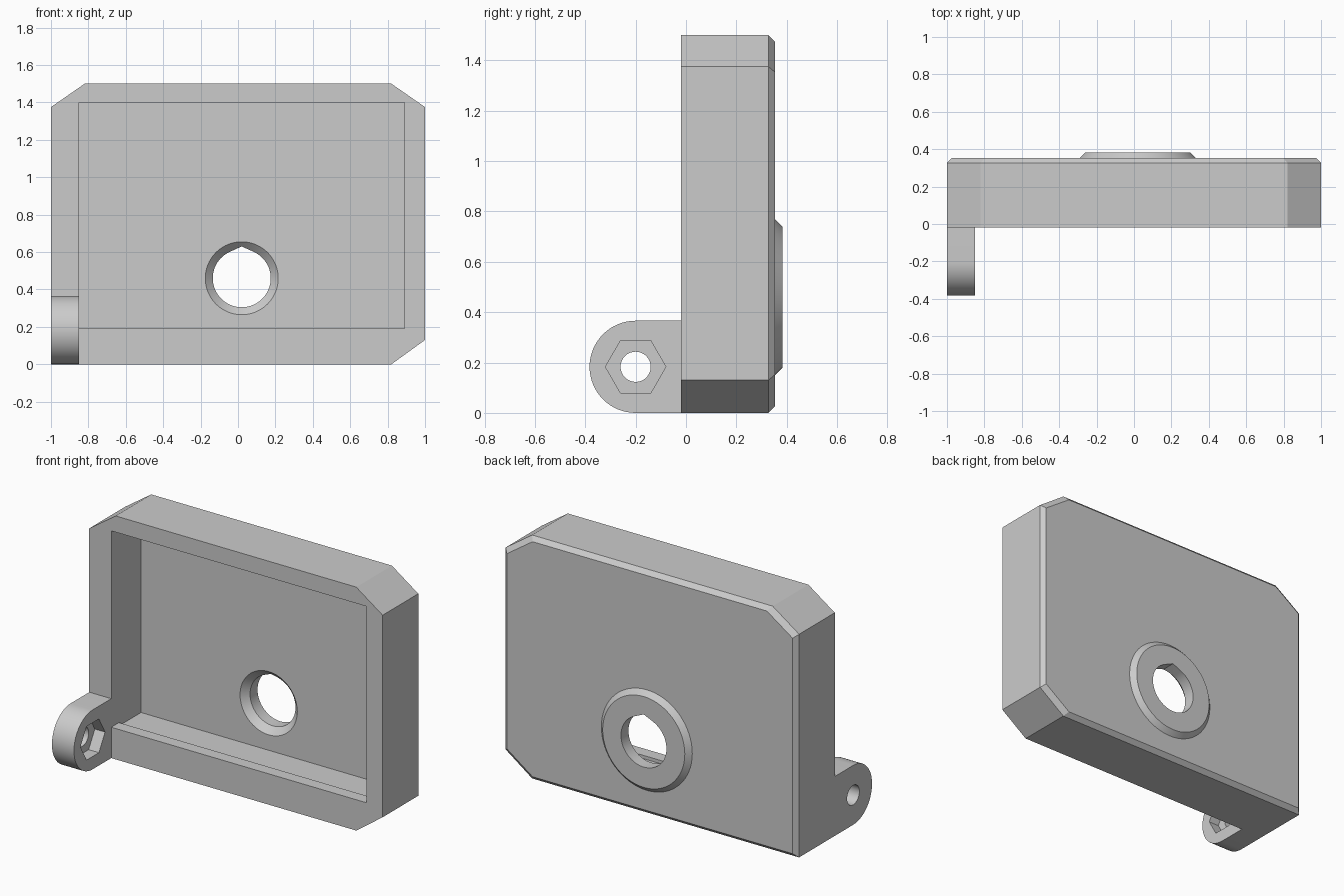
import bpy, bmesh, math

if "Cube" in bpy.data.objects:
    bpy.data.objects.remove(bpy.data.objects["Cube"])

grey = bpy.data.materials.new("plain_grey")
grey.use_nodes = True
colour = (0.6, 0.6, 0.6, 1)
grey.diffuse_color = colour
grey.node_tree.nodes["Principled BSDF"].inputs["Base Color"].default_value = colour


def loft(name, axis, *rings):
    """Closed solid through rings of (level, 2D points), along x or y."""
    bm = bmesh.new()
    loops = []
    for level, pts in rings:
        place = (lambda a, b: (level, a, b)) if axis == "x" else (lambda a, b: (a, level, b))
        loops.append([bm.verts.new(place(a, b)) for a, b in pts])
    n = len(loops[0])
    for low, high in zip(loops, loops[1:]):
        for i in range(n):
            j = (i + 1) % n
            bm.faces.new((low[i], low[j], high[j], high[i]))
    bm.faces.new(loops[0])
    bm.faces.new(loops[-1])
    bmesh.ops.recalc_face_normals(bm, faces=bm.faces)
    mesh = bpy.data.meshes.new(name)
    bm.to_mesh(mesh)
    bm.free()
    mesh.materials.append(grey)
    obj = bpy.data.objects.new(name, mesh)
    bpy.context.collection.objects.link(obj)
    return obj


def combine(target, other, operation):
    """Apply a boolean and remove the helper solid."""
    bpy.context.view_layer.objects.active = target
    mod = target.modifiers.new("combine", "BOOLEAN")
    mod.operation, mod.solver, mod.object = operation, "EXACT", other
    bpy.ops.object.modifier_apply(modifier=mod.name)
    bpy.data.objects.remove(other)


def circle(a, b, r, n=64, start=0.0, sweep=math.tau):
    return [(a + r * math.cos(start + sweep * i / n),
             b + r * math.sin(start + sweep * i / n)) for i in range(n)]


def outline(inset):
    """Housing outline with three clipped corners, shrunk by the inset."""
    pts = [(-1, 0), (0.82, 0), (1, 0.13), (1, 1.375), (0.82, 1.5), (-0.82, 1.5), (-1, 1.375)]
    return [(x * (1 - inset), 0.75 + (z - 0.75) * (1 - inset / 0.75)) for x, z in pts]


# Housing with a bevelled back edge and a round raised boss
FRONT, BACK = -0.02, 0.353
HX, HZ = 0.02, 0.46
housing = loft("housing", "y", (FRONT, outline(0)), (0.327, outline(0)), (BACK, outline(0.026)))
boss = loft("boss", "y", (0.31, circle(HX, HZ, 0.31)), (BACK, circle(HX, HZ, 0.31)),
            (0.383, circle(HX, HZ, 0.28)))
combine(housing, boss, "UNION")

# Open front cavity, with a small lip along the bottom
cavity = [(-0.1, 0.19), (0.055, 0.19), (0.055, 0.17), (0.27, 0.17), (0.27, 1.4), (-0.1, 1.4)]
combine(housing, loft("cavity", "x", (-0.85, cavity), (0.89, cavity)), "DIFFERENCE")

# Countersunk through hole with a shallow peak at the top
countersink = loft("countersink", "y", (0.2, circle(HX, HZ, 0.195)),
                   (0.27, circle(HX, HZ, 0.195)), (0.32, circle(HX, HZ, 0.145)))
combine(housing, countersink, "DIFFERENCE")
tilt = math.acos(0.155 / 0.17)
peaked = circle(HX, HZ, 0.155, 56, math.pi / 2 + tilt, math.tau - 2 * tilt)
peaked += [(HX + 0.155 * math.sin(tilt), HZ + 0.155 * math.cos(tilt)), (HX, HZ + 0.17)]
combine(housing, loft("hole", "y", (0.2, peaked), (0.5, peaked)), "DIFFERENCE")

# Rounded hinge lug with a bolt hole and a hexagonal nut recess
LY, R = -0.2, 0.183
tab = circle(LY, R, R, 32, math.pi / 2, math.pi) + [(LY, 0), (FRONT, 0), (FRONT, 2 * R)]
lug = loft("hinge_lug", "x", (-1, tab), (-0.85, tab))
bolt, nut = circle(LY, R, 0.06, 32), circle(LY, R, 0.12, 6)
combine(lug, loft("bolt_hole", "x", (-1.1, bolt), (-0.8, bolt)), "DIFFERENCE")
combine(lug, loft("nut_recess", "x", (-0.92, nut), (-0.8, nut)), "DIFFERENCE")

# Smooth the round walls, keep the edges crisp
for obj in (housing, lug):
    bpy.ops.object.select_all(action="DESELECT")
    obj.select_set(True)
    bpy.context.view_layer.objects.active = obj
    bpy.ops.object.shade_smooth_by_angle(angle=math.radians(20))
